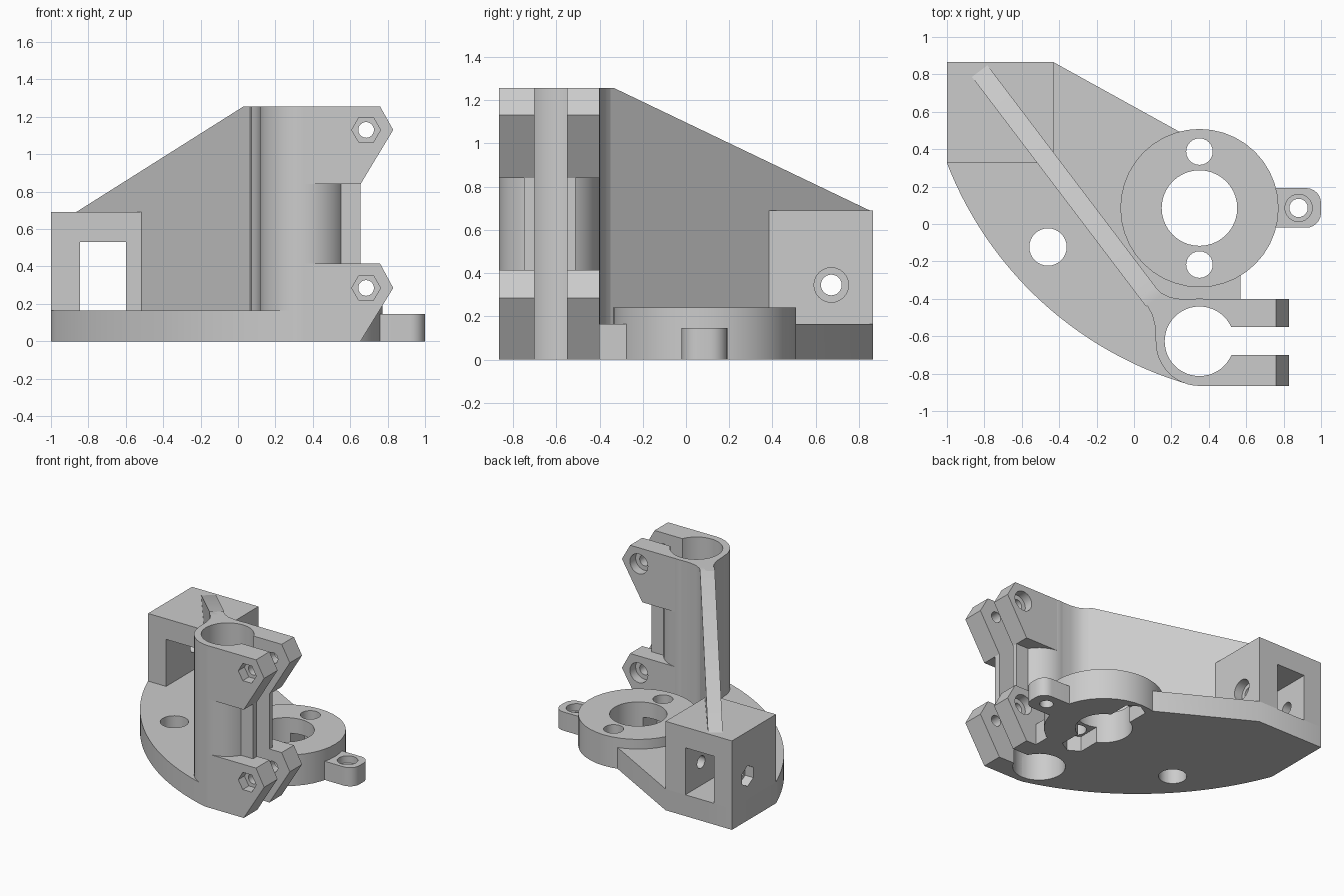
import bpy, bmesh, math
from mathutils import Matrix, Vector

if "Cube" in bpy.data.objects:
    bpy.data.objects.remove(bpy.data.objects["Cube"], do_unlink=True)

grey = bpy.data.materials.new("plain grey")
grey.use_nodes = True
grey.diffuse_color = (0.6, 0.6, 0.6, 1)
grey.node_tree.nodes["Principled BSDF"].inputs["Base Color"].default_value = (0.6, 0.6, 0.6, 1)

# Each axis maps (u, v, depth) to world space
AXES = {
    "z": lambda u, v, d: Vector((u, v, d)),
    "y": lambda u, v, d: Vector((u, d, v)),
    "x": lambda u, v, d: Vector((d, u, v)),
}


def prisms(name, items, place=None):
    """One object made of several extruded outlines: (outline, axis, low, high)."""
    bm = bmesh.new()
    for pts, axis, lo, hi in items:
        put = AXES[axis]
        bottom = bm.faces.new([bm.verts.new(put(u, v, lo)) for u, v in pts])
        grown = bmesh.ops.extrude_face_region(bm, geom=[bottom], use_keep_orig=True)
        moved = [g for g in grown["geom"] if isinstance(g, bmesh.types.BMVert)]
        bmesh.ops.translate(bm, verts=moved, vec=put(0, 0, hi - lo))
    bmesh.ops.recalc_face_normals(bm, faces=bm.faces[:])
    if place:
        bm.transform(place)
    mesh = bpy.data.meshes.new(name)
    bm.to_mesh(mesh)
    bm.free()
    mesh.materials.append(grey)
    obj = bpy.data.objects.new(name, mesh)
    bpy.context.collection.objects.link(obj)
    return obj


def circle(u, v, r, n=32, turn=0.0):
    return [(u + r * math.cos(turn + math.tau * i / n), v + r * math.sin(turn + math.tau * i / n))
            for i in range(n)]


def rect(u0, u1, v0, v1):
    return [(u0, v0), (u1, v0), (u1, v1), (u0, v1)]


def arc(start, end, r, n=28):
    """Shallow arc bulging to the right-hand side of the chord from start to end."""
    a, b = Vector(start), Vector(end)
    chord = b - a
    side = Vector((-chord.y, chord.x)).normalized()
    c = (a + b) / 2 + side * math.sqrt(r * r - chord.length_squared / 4)
    t0 = math.atan2(*(a - c).yx)
    t1 = math.atan2(*(b - c).yx)
    return [(c.x + r * math.cos(t0 + (t1 - t0) * i / n), c.y + r * math.sin(t0 + (t1 - t0) * i / n))
            for i in range(n + 1)]


# Main dimensions
BASE, BOSS, TOP, BLOCK = 0.165, 0.24, 1.255, 0.69
px, py = 0.35, 0.085       # pivot boss centre
cx, cy = 0.35, -0.632      # clamp tube centre
JAWS = [(-0.865, -0.7), (-0.55, -0.4)]
bolt_x, bolt_heights = 0.685, (0.285, 1.13)

# Base plate with its curved front edge
plate = arc((-1, 0.325), (0.3, -0.86), 1.976)
plate += [(0.35, -0.865), (0.35, -0.4), (0.57, -0.4), (0.57, py), (0.35, 0.434), (-0.43, 0.865), (-1, 0.865)]
base_plate = prisms("base_plate", [(plate, "z", 0, BASE)])

# Round pivot boss and its side ear
pivot_boss = prisms("pivot_boss", [(circle(px, py, 0.423, 40), "z", 0, BOSS)])
corner = 0.08
ear_pts = [(0.7, -0.02)]
for v, start in ((-0.02 + corner, -90), (0.192 - corner, 0)):
    for i in range(7):
        t = math.radians(start + 15 * i)
        ear_pts.append((1 - corner + corner * math.cos(t), v + corner * math.sin(t)))
ear_pts.append((0.7, 0.192))
side_ear = prisms("side_ear", [(ear_pts, "z", 0, 0.145)])

# Mounting block at the back left corner
mount_block = prisms("mount_block", [(rect(-1, -0.43, 0.325, 0.865), "z", BASE, BLOCK)])

# Sloping web, drawn in its own plane and turned to run from tube to block
near, far = Vector((0.07, -0.3625, 0)), Vector((-0.825, 0.8175, 0))
run = far - near
turn = Matrix.Translation(near) @ Matrix.Rotation(math.atan2(run.y, run.x), 4, "Z")
web_pts = [(-0.06, BASE), (run.length, BASE), (run.length, BLOCK), (0, TOP), (-0.06, TOP)]
sloping_web = prisms("sloping_web", [(web_pts, "y", -0.052, 0.052)], turn)

# Clamp tube, with a flared root that blends it into the web
clamp_tube = prisms("clamp_tube", [(circle(cx, cy, 0.2335, 48), "z", 0, TOP)])
root = [(0.03, -0.39), (0.07, -0.435), (0.097, -0.485), (0.111, -0.54), (0.1165, -0.632), (cx, cy),
        (cx, -0.4), (0.25, -0.401), (0.19, -0.391), (0.145, -0.368), (0.11, -0.335)]
web_root = prisms("web_root", [(root, "z", 0, TOP)])

# Clamp jaws: upper and lower lugs joined by thin strips
upper = [(cx, 0.84), (0.655, 0.84), (0.83, 1.13), (0.76, TOP), (cx, TOP)]
lower = [(cx, 0), (0.655, 0), (0.83, 0.285), (0.76, 0.415), (cx, 0.415)]
clamp_lugs = prisms("clamp_lugs", [(p, "y", a, b) for p in (upper, lower) for a, b in JAWS])
jaw_strips = prisms("jaw_strips", [(rect(0.45, 0.655, 0.4, 0.86), "y", a, b)
                                   for a, b in ((-0.75, -0.7), (-0.55, -0.51))])

# Cutters and the parts they pass through
HEX = math.pi / 6
cuts = []


def cut(name, parts, *items):
    cuts.append((prisms(name, items), parts))


cut("tube_bore", [clamp_tube, web_root, clamp_lugs, jaw_strips, base_plate],
    (circle(cx, cy + 0.005, 0.186, 48), "z", -0.1, 1.4))
cut("tube_slot", [clamp_tube], (rect(cx, 0.7, -0.7, -0.55), "z", -0.1, 1.4))
cut("pivot_hole", [pivot_boss, base_plate], (circle(px, py, 0.202, 40), "z", -0.1, 0.4))
for sign in (-1, 1):
    v = py + sign * 0.302
    cut("screw_hole", [pivot_boss, base_plate], (circle(px, v, 0.071, 24), "z", -0.1, 0.4))
    cut("nut_pocket", [pivot_boss, base_plate], (circle(px, v, 0.1, 6, HEX), "z", -0.1, 0.12))
    cut("nut_channel", [pivot_boss, base_plate],
        (rect(px - 0.086, px + 0.086, *sorted((v, py + sign * 0.12))), "z", -0.11, 0.121))
cut("plate_hole", [base_plate], (circle(-0.46, -0.123, 0.1), "z", -0.1, 0.3))
cut("ear_hole", [side_ear], (circle(0.88, 0.086, 0.049, 24), "z", -0.1, 0.3))
cut("ear_recess", [side_ear], (circle(0.88, 0.086, 0.073, 24), "z", 0.09, 0.3))
cut("block_window", [mount_block, sloping_web], (rect(-0.845, -0.6, 0.1, 0.53), "y", 0.2, 1))
cut("cross_hole", [mount_block, sloping_web], (circle(0.672, 0.345, 0.048, 24), "x", -1.1, -0.3))
cut("cross_recess", [mount_block], (circle(0.672, 0.345, 0.08, 24), "x", -0.5, -0.3))
cut("cross_nut", [mount_block], (circle(0.672, 0.345, 0.08, 6, HEX), "x", -1.1, -0.93))
for z in bolt_heights:
    cut("bolt_hole", [clamp_lugs], (circle(bolt_x, z, 0.042, 24), "y", -1, -0.2))
    cut("bolt_nut", [clamp_lugs], (circle(bolt_x, z, 0.077, 6), "y", -1, -0.79))
    cut("bolt_recess", [clamp_lugs], (circle(bolt_x, z, 0.077, 24), "y", -0.47, -0.2))

for cutter, parts in cuts:
    for part in parts:
        mod = part.modifiers.new(cutter.name, "BOOLEAN")
        mod.operation, mod.solver, mod.object = "DIFFERENCE", "EXACT", cutter

# Bake the cuts, then drop the cutters and shade the curved walls
parts = [base_plate, pivot_boss, side_ear, mount_block, sloping_web, clamp_tube, web_root, clamp_lugs, jaw_strips]
bpy.context.view_layer.update()
graph = bpy.context.evaluated_depsgraph_get()
baked = [bpy.data.meshes.new_from_object(p.evaluated_get(graph)) for p in parts]
for part, mesh in zip(parts, baked):
    part.modifiers.clear()
    part.data = mesh
for cutter, _ in cuts:
    bpy.data.objects.remove(cutter, do_unlink=True)
bpy.ops.object.select_all(action="DESELECT")
for part in parts:
    part.select_set(True)
bpy.context.view_layer.objects.active = base_plate
bpy.ops.object.shade_smooth_by_angle(angle=math.radians(30))
